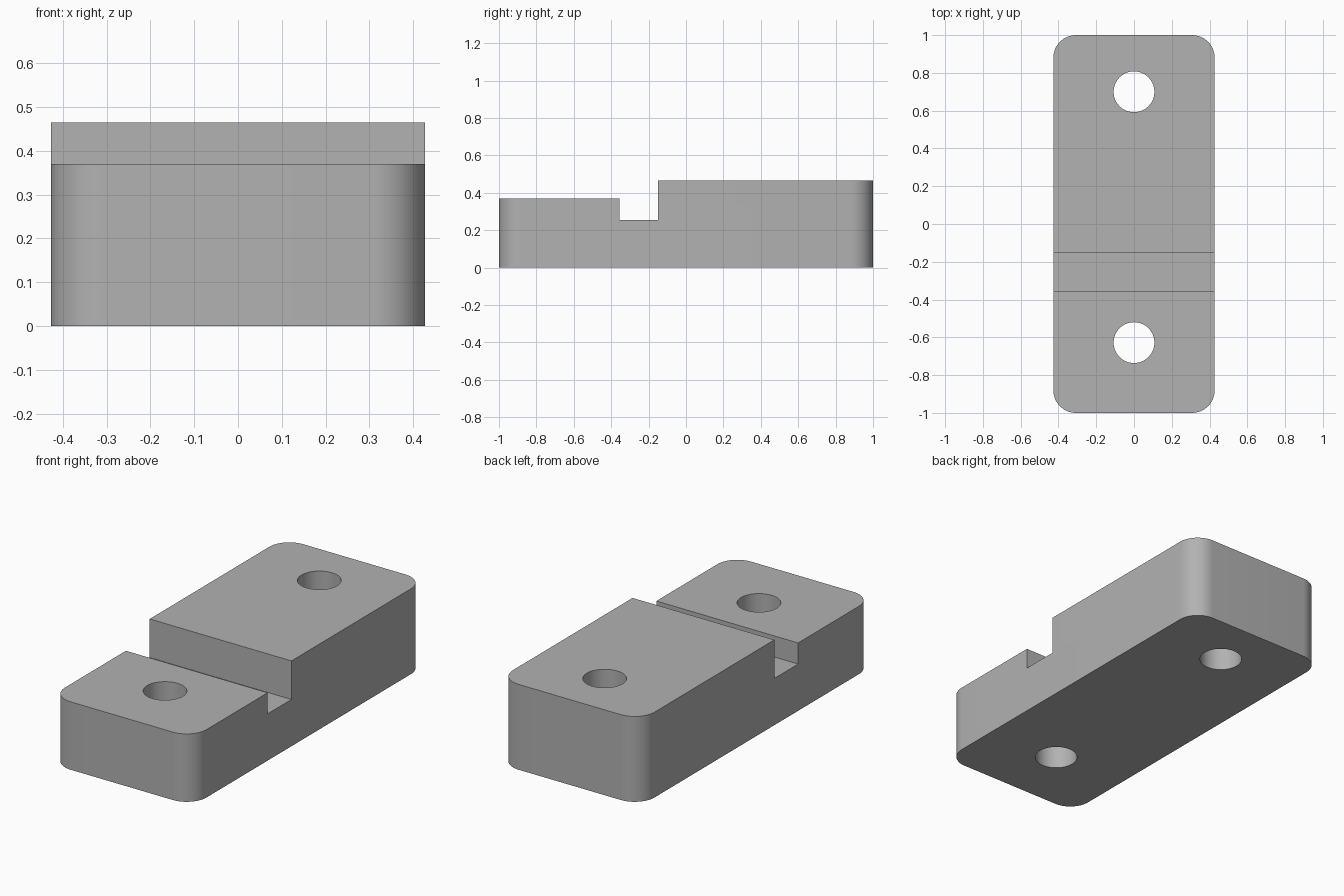
import bpy, bmesh, math

if "Cube" in bpy.data.objects:
    bpy.data.objects.remove(bpy.data.objects["Cube"])

W, R, TOP = 0.427, 0.12, 0.465          # half width, corner radius, full height
FRONT_TOP, SLOT_Z = 0.37, 0.255         # low step height, slot floor
SLOT_Y0, SLOT_Y1 = -0.355, -0.15
HOLES, HOLE_R = (0.70, -0.628), 0.108

grey = bpy.data.materials.new("plain grey")
grey.diffuse_color = (0.445, 0.445, 0.445, 1)
grey.use_nodes = True
grey.node_tree.nodes["Principled BSDF"].inputs["Base Color"].default_value = grey.diffuse_color


def prism(name, outline, z0, z1):
    """Extrude an xy outline from z0 to z1."""
    bm = bmesh.new()
    face = bm.faces.new([bm.verts.new((x, y, z0)) for x, y in outline])
    top = bmesh.ops.extrude_face_region(bm, geom=[face])["geom"]
    verts = [v for v in top if isinstance(v, bmesh.types.BMVert)]
    bmesh.ops.translate(bm, verts=verts, vec=(0, 0, z1 - z0))
    bmesh.ops.recalc_face_normals(bm, faces=bm.faces)
    mesh = bpy.data.meshes.new(name)
    bm.to_mesh(mesh)
    bm.free()
    mesh.materials.append(grey)
    obj = bpy.data.objects.new(name, mesh)
    bpy.context.collection.objects.link(obj)
    return obj


def arc(cx, cy, r, a0, a1, n):
    return [(cx + r * math.cos(a0 + (a1 - a0) * i / n),
             cy + r * math.sin(a0 + (a1 - a0) * i / n)) for i in range(n + 1)]


def box(name, y0, y1, z0):
    return prism(name, [(-1, y0), (1, y0), (1, y1), (-1, y1)], z0, 1)


# Rounded block
outline = []
for k, (sx, sy) in enumerate([(1, 1), (-1, 1), (-1, -1), (1, -1)]):
    a = k * math.pi / 2
    outline += arc(sx * (W - R), sy * (1 - R), R, a, a + math.pi / 2, 16)
block = prism("stepped_block", outline, 0, TOP)

# Cutters: low front step, cross slot and two through holes
cutters = [box("step_cutter", -2, (SLOT_Y0 + SLOT_Y1) / 2, FRONT_TOP),
           box("slot_cutter", SLOT_Y0, SLOT_Y1, SLOT_Z)]
for y in HOLES:
    circle = arc(0, y, HOLE_R, 0, 2 * math.pi, 64)[:-1]
    cutters.append(prism("hole_cutter", circle, -1, 1))

bpy.context.view_layer.objects.active = block
block.select_set(True)
for cutter in cutters:
    mod = block.modifiers.new("cut", "BOOLEAN")
    mod.operation, mod.solver, mod.object = "DIFFERENCE", "EXACT", cutter
    bpy.ops.object.modifier_apply(modifier=mod.name)
    bpy.data.objects.remove(cutter)

# Smooth corners and bores, crisp edges
bpy.ops.object.shade_smooth_by_angle(angle=math.radians(30))
